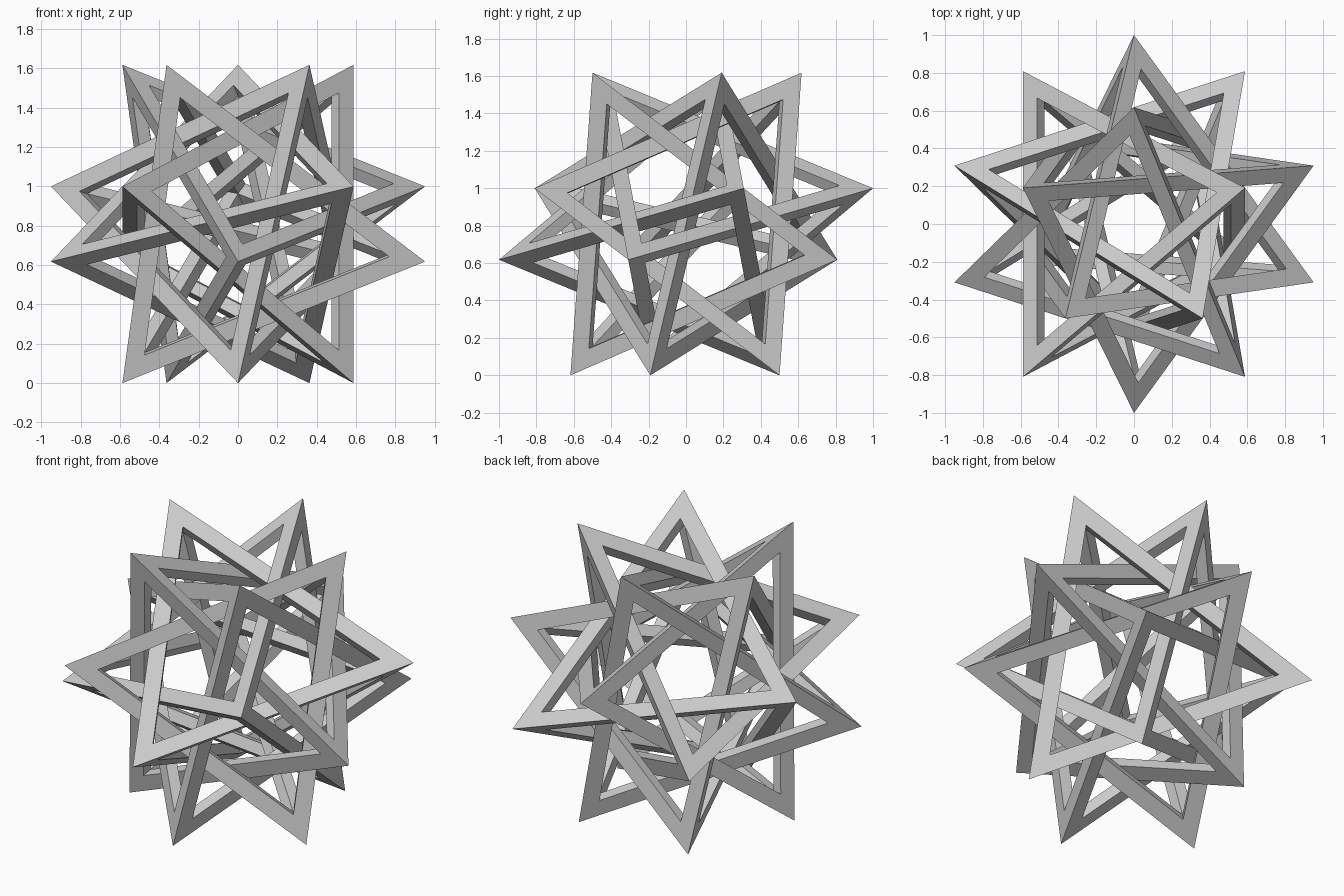
import bpy, bmesh
from math import radians, sin, cos, sqrt
from itertools import combinations
from mathutils import Vector, Matrix

if "Cube" in bpy.data.objects:
    bpy.data.objects.remove(bpy.data.objects["Cube"])

PHI = (1 + sqrt(5)) / 2
R = 1 / PHI                    # radius of the top and bottom pentagons
C = Vector((0, 0, PHI / 2))    # centre of the compound
DEPTH = 0.113                  # strut depth towards the centre
MID, HALF_WIDTH = 0.075, 0.053  # widest place of the kite-shaped section

# The twenty star tips: four rings of five
tips = []
for r, z, a0 in ((R, PHI, 90), (1, 1, 90), (1, R, -90), (R, 0, -90)):
    for i in range(5):
        a = radians(a0 + 72 * i)
        tips.append(Vector((r * cos(a), r * sin(a), z)))

# The tetrahedron that owns the upright strut on the right side
EDGE = (C - tips[0]).length * sqrt(8 / 3)
HALF = EDGE / sqrt(8)          # distance of each strut from the centre
x, y = R * cos(radians(18)), R * sin(radians(18))
tetra = [Vector((x, y, PHI)), Vector((x, -y, 0))]
for p in tips:
    if all(abs((p - q).length - EDGE) < 0.01 for q in tetra):
        tetra.append(p)


def frame(name, V):
    """Open tetrahedron frame of kite-section struts with mitred corners."""
    bm = bmesh.new()
    V = [v - C for v in V]
    f = 1 - MID / HALF
    s = HALF_WIDTH * sqrt(2) / (2 * HALF)
    tip = [bm.verts.new(v + C) for v in V]
    core = [bm.verts.new(v * (1 - DEPTH / HALF) + C) for v in V]
    side = {(i, k): bm.verts.new(V[i] * f - (V[k] + V[i]) * s + C)
            for i in range(4) for k in range(4) if i != k}
    for i, j in combinations(range(4), 2):
        for k in set(range(4)) - {i, j}:
            for ridge in (tip, core):
                bm.faces.new((ridge[i], ridge[j], side[j, k], side[i, k]))
    bmesh.ops.recalc_face_normals(bm, faces=bm.faces)
    me = bpy.data.meshes.new(name)
    bm.to_mesh(me)
    bm.free()
    bpy.context.collection.objects.link(bpy.data.objects.new(name, me))


# Five interlocked frames around the upright axis
for n in range(5):
    rot = Matrix.Rotation(radians(72 * n), 3, 'Z')
    frame(f"tetrahedron_frame_{n + 1}", [rot @ v for v in tetra])
